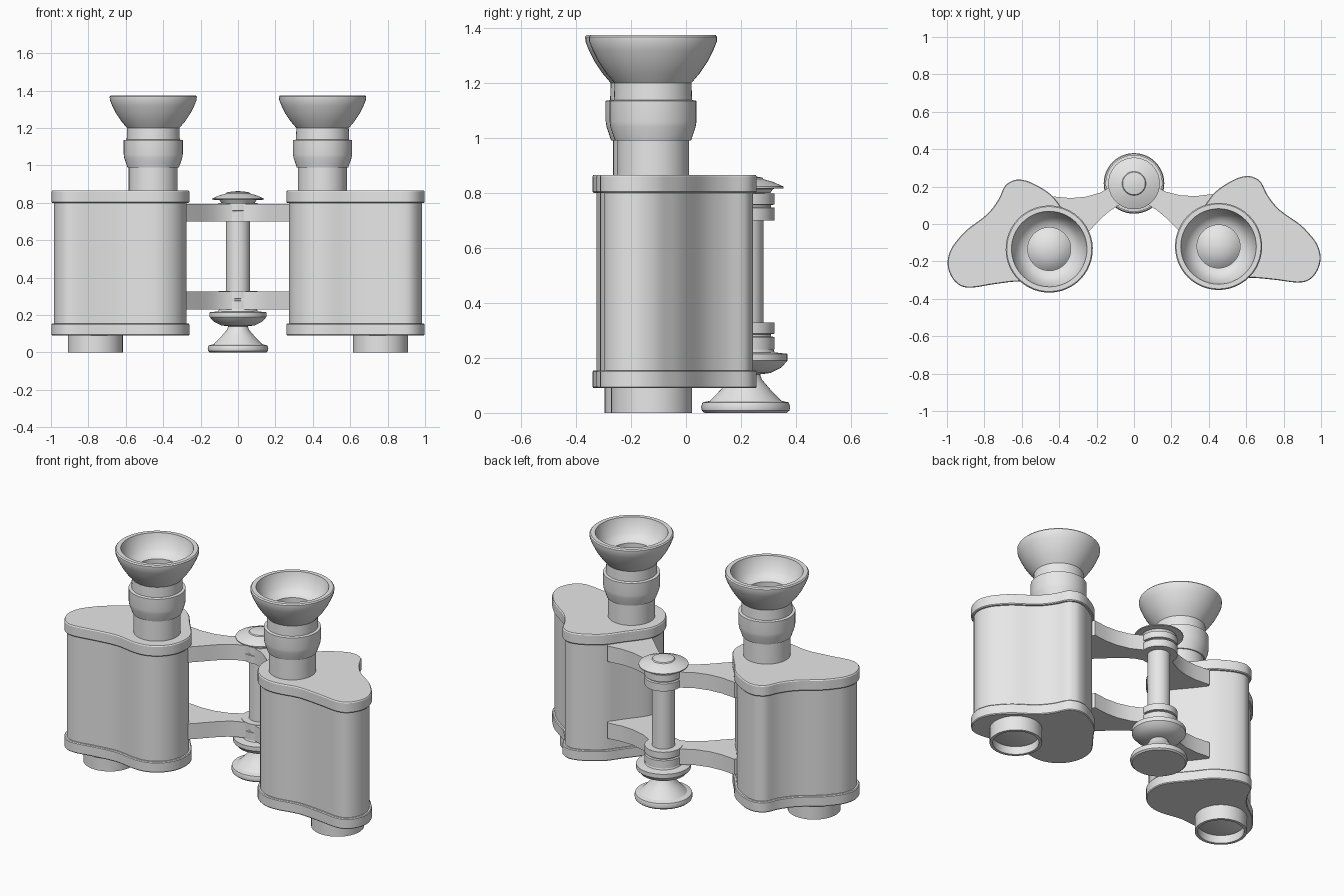
import bpy, bmesh, math
from mathutils import Matrix, Vector

cube = bpy.data.objects.get("Cube")
if cube:
    bpy.data.objects.remove(cube, do_unlink=True)

grey = bpy.data.materials.new("grey")
grey.use_nodes = True
grey.diffuse_color = (0.8, 0.8, 0.8, 1)
grey.node_tree.nodes["Principled BSDF"].inputs["Base Color"].default_value = (0.8, 0.8, 0.8, 1)

HINGE = Vector((0, 0.217, 0))
# The right half is mirrored and swung slightly about the hinge
SWING = (Matrix.Translation(HINGE + Vector((-0.012, 0, 0))) @ Matrix.Rotation(math.radians(1.8), 4, "Z")
         @ Matrix.Scale(-1, 4, (1, 0, 0)) @ Matrix.Translation(-HINGE))


def finish(bm, name, matrix=None):
    if matrix:
        bm.transform(matrix)
    bmesh.ops.recalc_face_normals(bm, faces=bm.faces[:])
    mesh = bpy.data.meshes.new(name)
    bm.to_mesh(mesh)
    bm.free()
    mesh.materials.append(grey)
    obj = bpy.data.objects.new(name, mesh)
    bpy.context.collection.objects.link(obj)
    bpy.ops.object.select_all(action="DESELECT")
    obj.select_set(True)
    bpy.context.view_layer.objects.active = obj
    bpy.ops.object.shade_smooth_by_angle(angle=math.radians(32))


def lathe(name, profile, centre, matrix=None, steps=48):
    """Spin a (radius, height) profile round a vertical axis."""
    bm = bmesh.new()
    verts = [bm.verts.new((r, 0, z)) for r, z in profile]
    edges = [bm.edges.new(pair) for pair in zip(verts, verts[1:])]
    bmesh.ops.spin(bm, geom=verts + edges, cent=(0, 0, 0), axis=(0, 0, 1),
                   angle=math.tau, steps=steps)
    bmesh.ops.remove_doubles(bm, verts=bm.verts[:], dist=0.0002)
    bm.transform(Matrix.Translation((centre[0], centre[1], 0)))
    finish(bm, name, matrix)


def smooth_loop(points, steps=4):
    """Closed Catmull-Rom curve through the points."""
    pts = [Vector(p) for p in points]
    n = len(pts)
    out = []
    for i in range(n):
        a, b, c, d = (pts[(i + k) % n] for k in (-1, 0, 1, 2))
        for s in range(steps):
            t = s / steps
            out.append(0.5 * (2 * b + (c - a) * t + (2 * a - 5 * b + 4 * c - d) * t ** 2
                              + (3 * b - a - 3 * c + d) * t ** 3))
    return out


def stack(name, outline, levels, matrix=None):
    """Loft an anticlockwise outline through (height, inset) levels."""
    bm = bmesh.new()
    n = len(outline)
    rings = []
    for z, inset in levels:
        ring = []
        for i, p in enumerate(outline):
            t = (outline[(i + 1) % n] - outline[i - 1]).normalized()
            q = p + Vector((-t.y, t.x)) * inset
            ring.append(bm.verts.new((q.x, q.y, z)))
        rings.append(ring)
    for low, high in zip(rings, rings[1:]):
        for i in range(n):
            j = (i + 1) % n
            bm.faces.new((low[i], low[j], high[j], high[i]))
    bm.faces.new(rings[0][::-1])
    bm.faces.new(rings[-1])
    finish(bm, name, matrix)


# Prism housing footprint: a round corner under the eyepiece, then the outer end and back lobe
EYE, LENS = (0.452, -0.12), (0.762, -0.125)
corner = [(EYE[0] + 0.193 * math.cos(math.radians(a)), EYE[1] + 0.193 * math.sin(math.radians(a)))
          for a in range(155, 281, 25)]
body_outline = smooth_loop(corner + [
    (0.61, -0.288), (0.75, -0.298), (0.87, -0.313), (0.935, -0.3), (0.98, -0.25), (0.998, -0.18),
    (0.98, -0.11), (0.94, -0.055), (0.885, 0.0), (0.78, 0.075), (0.717, 0.15), (0.68, 0.222),
    (0.64, 0.25), (0.595, 0.256), (0.53, 0.235), (0.435, 0.172), (0.365, 0.08)])

# Arched hinge arm
arm_outline = [Vector(p) for p in [
    (-0.02, 0.12), (0.03, 0.117), (0.08, 0.1), (0.12, 0.075), (0.16, 0.043), (0.2, 0.005),
    (0.24, -0.035), (0.31, -0.1), (0.46, 0.1), (0.42, 0.16), (0.33, 0.149), (0.25, 0.153),
    (0.17, 0.173), (0.09, 0.215), (-0.02, 0.28)]]

eyepiece = [
    (0.131, 0.85), (0.131, 0.99), (0.138, 0.99), (0.155, 1.04), (0.158, 1.06), (0.158, 1.135),
    (0.142, 1.138), (0.14, 1.2), (0.17, 1.235), (0.2, 1.28), (0.22, 1.32), (0.232, 1.35),
    (0.233, 1.368), (0.227, 1.375), (0.202, 1.375), (0.196, 1.35), (0.172, 1.295),
    (0.14, 1.262), (0.115, 1.255), (0.115, 1.19)]
eye_lens = [(0.116, 1.2), (0.09, 1.223), (0.05, 1.24), (0, 1.247)]
objective = [(0.147, 0.1), (0.147, 0), (0.13, 0), (0.13, 0.06)]
front_lens = [(0.131, 0.05), (0.09, 0.038), (0.045, 0.031), (0, 0.028)]

for side, m in (("left", None), ("right", SWING)):
    stack(side + "_housing", body_outline, [(0.12, 0.014), (0.83, 0.014)], m)
    stack(side + "_bottom_cap", body_outline,
          [(0.09, 0.004), (0.095, 0), (0.15, 0), (0.155, 0.004)], m)
    stack(side + "_top_cap", body_outline,
          [(0.8, 0.004), (0.805, 0), (0.86, 0), (0.866, 0.004)], m)
    stack(side + "_lower_arm", arm_outline, [(0.23, 0), (0.325, 0)], m)
    stack(side + "_upper_arm", arm_outline, [(0.7, 0), (0.795, 0)], m)
    lathe(side + "_eyepiece", eyepiece, EYE, m)
    lathe(side + "_eye_lens", eye_lens, EYE, m)
    lathe(side + "_objective_tube", objective, LENS, m)
    lathe(side + "_objective_lens", front_lens, LENS, m)

# Central hinge: column, grooved collars, top cap and focus wheel
lathe("hinge_column", [(0.064, 0.2), (0.064, 0.81)], HINGE)
for name, z in (("lower_collar", 0.23), ("upper_collar", 0.7)):
    lathe(name, [(0, z), (0.105, z), (0.105, z + 0.046), (0.092, z + 0.048), (0.092, z + 0.056),
                 (0.105, z + 0.058), (0.105, z + 0.098), (0, z + 0.098)], HINGE)
lathe("hinge_cap", [(0, 0.795), (0.09, 0.8), (0.1, 0.815), (0.138, 0.817), (0.138, 0.823),
                    (0.1, 0.84), (0.064, 0.85), (0.06, 0.856), (0.03, 0.861), (0, 0.863)], HINGE)
lathe("focus_wheel", [
    (0, 0), (0.15, 0), (0.159, 0.008), (0.162, 0.022), (0.157, 0.038), (0.13, 0.044),
    (0.09, 0.085), (0.06, 0.12), (0.052, 0.14), (0.09, 0.145), (0.13, 0.165), (0.152, 0.19),
    (0.152, 0.215), (0.105, 0.22), (0.1, 0.235), (0, 0.235)], HINGE)
